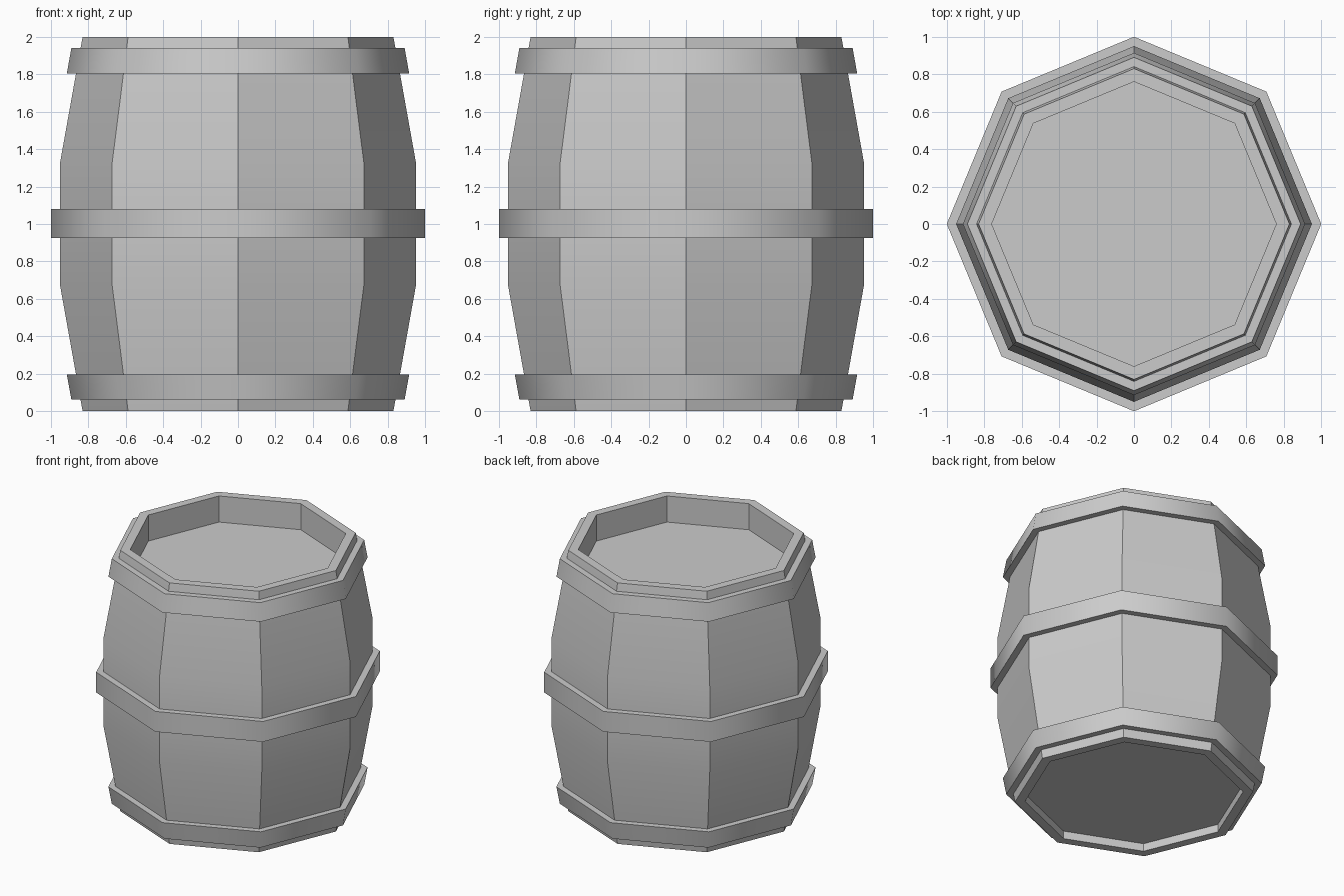
import bpy, bmesh
from math import cos, sin, pi, radians

if "Cube" in bpy.data.objects:
    bpy.data.objects.remove(bpy.data.objects["Cube"])

SIDES = 8


def lathe(name, profile, smooth_angle, closed=False):
    """Revolve (radius, z) points in eight flat sides; open profiles get end caps."""
    bm = bmesh.new()
    rings = [[bm.verts.new((r * cos(2 * pi * i / SIDES), r * sin(2 * pi * i / SIDES), z))
              for i in range(SIDES)] for r, z in profile]
    pairs = list(zip(rings, rings[1:]))
    if closed:
        pairs.append((rings[-1], rings[0]))
    else:
        bm.faces.new(rings[0])
        bm.faces.new(rings[-1])
    for a, b in pairs:
        for i in range(SIDES):
            j = (i + 1) % SIDES
            bm.faces.new((a[i], a[j], b[j], b[i]))
    bmesh.ops.recalc_face_normals(bm, faces=bm.faces)
    mesh = bpy.data.meshes.new(name)
    bm.to_mesh(mesh)
    bm.free()
    obj = bpy.data.objects.new(name, mesh)
    bpy.context.collection.objects.link(obj)
    bpy.ops.object.select_all(action='DESELECT')
    obj.select_set(True)
    bpy.context.view_layer.objects.active = obj
    bpy.ops.object.shade_smooth_by_angle(angle=radians(smooth_angle))
    return obj


def hoop(name, z0, r0, z1, r1, depth=0.06):
    lathe(name, [(r0, z0), (r1, z1), (r1 - depth, z1), (r0 - depth, z0)], 60, closed=True)


# Bulging body with a deep recess in the lid and a shallow one underneath
lathe("barrel_body", [(0.76, 0.06), (0.76, 0), (0.83, 0), (0.95, 0.67),
                      (0.95, 1.33), (0.83, 2), (0.76, 2), (0.76, 1.8)], 30)

# Three hoops, the end ones tapering with the body
hoop("bottom_hoop", 0.063, 0.89, 0.195, 0.914)
hoop("middle_hoop", 0.924, 1.0, 1.08, 1.0)
hoop("top_hoop", 1.805, 0.914, 1.94, 0.89)
